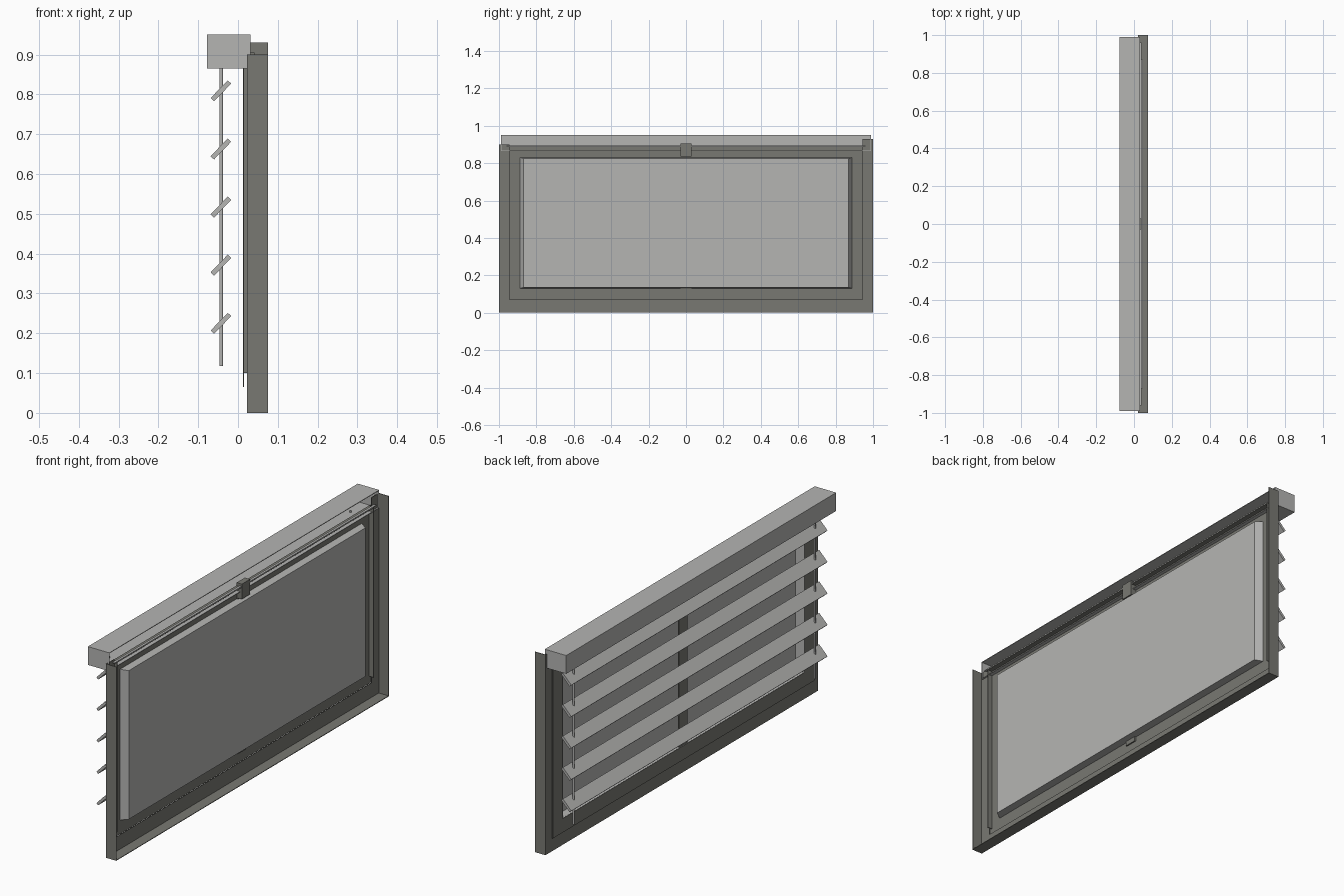
import bpy
import bmesh
import math
from mathutils import Matrix

old = bpy.data.objects.get("Cube")
if old:
    bpy.data.objects.remove(old, do_unlink=True)


def material(name, rgb):
    m = bpy.data.materials.new(name)
    m.use_nodes = True
    color = (*rgb, 1)
    m.diffuse_color = color
    m.node_tree.nodes["Principled BSDF"].inputs["Base Color"].default_value = color
    return m


DARK = material("dark grey metal", (0.19, 0.19, 0.17))
LIGHT = material("light grey", (0.46, 0.46, 0.45))


def finish(name, bm, mat):
    bmesh.ops.recalc_face_normals(bm, faces=bm.faces)
    mesh = bpy.data.meshes.new(name)
    bm.to_mesh(mesh)
    bm.free()
    mesh.materials.append(mat)
    ob = bpy.data.objects.new(name, mesh)
    bpy.context.collection.objects.link(ob)
    return ob


def add_box(bm, x, y, z):
    size = [b - a for a, b in (x, y, z)]
    mid = [(a + b) / 2 for a, b in (x, y, z)]
    bmesh.ops.create_cube(bm, size=1, matrix=Matrix.Translation(mid) @ Matrix.Diagonal((*size, 1)))


def boxes(name, mat, *parts):
    bm = bmesh.new()
    for p in parts:
        add_box(bm, *p)
    return finish(name, bm, mat)


T = 0.003  # sheet thickness

# Outer frame: angle-section posts and sill
X0, X1 = 0.022, 0.075
for name, side, top in (("right_post", -1, 0.90), ("left_post", 1, 0.93)):
    plate = sorted((side * 0.943, side))
    flange = sorted((side * (1 - T), side))
    boxes(name, DARK, ((X0, X0 + T), plate, (0, top)), ((X0, X1), flange, (0, top)))
boxes("bottom_sill", DARK,
      ((X0, X0 + T), (-0.943, 0.943), (0, 0.07)),
      ((X0, X1), (-0.997, 0.997), (0, T)))

# Sash: thin plate ring with return flanges at the top and sides
S0, S1 = 0.012, 0.015
boxes("sash_frame", DARK,
      ((S0, S1), (-0.96, 0.96), (0.065, 0.13)),
      ((S0, S1), (-0.96, 0.96), (0.83, 0.89)),
      ((S0, S1), (-0.96, -0.888), (0.13, 0.83)),
      ((S0, S1), (0.888, 0.96), (0.13, 0.83)),
      ((S0, 0.038), (-0.943, 0.943), (0.887, 0.89)),
      ((S0, 0.038), (-0.943, -0.94), (0.1, 0.887)),
      ((S0, 0.038), (0.94, 0.943), (0.1, 0.887)))
boxes("sash_top_strip", LIGHT, ((0.028, 0.039), (-0.96, 0.96), (0.89, 0.894)))

# Window panel: shallow tapered tray, open at the rear
bm = bmesh.new()
rings = []
for x, y, z0, z1 in ((0.014, 0.888, 0.13, 0.83), (0.047, 0.868, 0.135, 0.825)):
    rings.append([bm.verts.new((x, a, b)) for a, b in ((-y, z0), (y, z0), (y, z1), (-y, z1))])
for i in range(4):
    j = (i + 1) % 4
    bm.faces.new((rings[0][i], rings[0][j], rings[1][j], rings[1][i]))
bm.faces.new(rings[1])
panel = finish("window_panel", bm, LIGHT)
solid = panel.modifiers.new("thickness", "SOLIDIFY")
solid.thickness = T

# Centre bar with its upper catch
boxes("centre_bar", DARK,
      ((0.014, 0.021), (-0.03, 0.03), (0.11, 0.905)),
      ((0.014, 0.041), (-0.03, 0.03), (0.835, 0.905)))

# Head box: channel open toward the window, with closed ends
HX, HY, HZ = (-0.078, 0.032), (-0.99, 0.99), (0.865, 0.95)
boxes("blind_head_box", LIGHT,
      (HX, HY, (HZ[1] - T, HZ[1])),
      (HX, HY, (HZ[0], HZ[0] + T)),
      ((HX[0], HX[0] + T), HY, HZ),
      (HX, (HY[0], HY[0] + T), HZ),
      (HX, (HY[1] - T, HY[1]), HZ))

# Tilted slats
for i in range(5):
    slat = boxes("slat_%d" % (i + 1), LIGHT, ((-0.031, 0.031), (-0.94, 0.94), (-0.006, 0.006)))
    slat.location = (-0.043, 0, 0.225 + i * 0.146)
    slat.rotation_euler.y = -math.radians(46)

# Lift cords
for side, name in ((-1, "right_cord"), (1, "left_cord")):
    bm = bmesh.new()
    bmesh.ops.create_cone(bm, cap_ends=True, segments=12, radius1=0.0045, radius2=0.0045, depth=0.757,
                          matrix=Matrix.Translation((-0.042, side * 0.885, 0.4965)))
    cord = finish(name, bm, LIGHT)
    for p in cord.data.polygons:
        p.use_smooth = len(p.vertices) == 4
